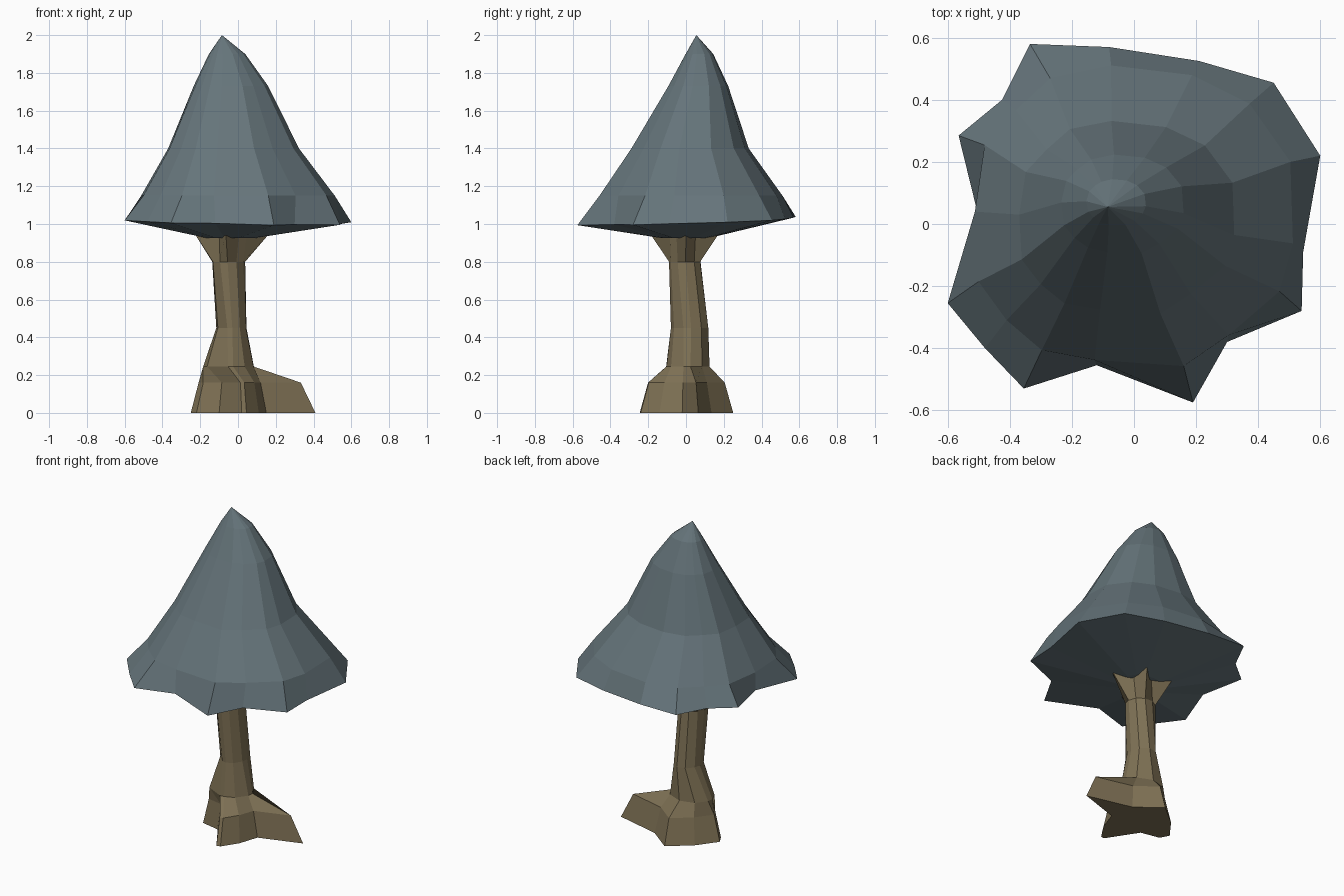
import bpy, bmesh, math
from mathutils import Vector

cube = bpy.data.objects.get("Cube")
if cube:
    bpy.data.objects.remove(cube)


def material(name, rgb):
    m = bpy.data.materials.new(name)
    m.use_nodes = True
    m.diffuse_color = (*rgb, 1)
    m.node_tree.nodes["Principled BSDF"].inputs["Base Color"].default_value = (*rgb, 1)
    return m


def loft(name, rings, mat):
    """Skin equal-sized rings; a one-point ring closes as a fan, others as a cap."""
    bm = bmesh.new()
    loops = [[bm.verts.new(p) for p in ring] for ring in rings]
    n = max(len(l) for l in loops)
    for a, b in zip(loops, loops[1:]):
        for i in range(n):
            j = (i + 1) % n
            if len(b) == 1:
                bm.faces.new((a[i], a[j], b[0]))
            else:
                bm.faces.new((a[i], a[j], b[j], b[i]))
    for loop in (loops[0], loops[-1]):
        if len(loop) > 1:
            bm.faces.new(loop)
    bmesh.ops.recalc_face_normals(bm, faces=bm.faces)
    mesh = bpy.data.meshes.new(name)
    bm.to_mesh(mesh)
    bm.free()
    mesh.materials.append(mat)
    obj = bpy.data.objects.new(name, mesh)
    bpy.context.collection.objects.link(obj)
    return obj


leaf = material("slate_leaf", (0.13, 0.175, 0.195))
bark = material("brown_bark", (0.21, 0.165, 0.09))

# Canopy: ragged rim, rings that get rounder toward a leaning tip
rim = [(-.335, .58), (-.08, .57), (.21, .525), (.45, .455), (.60, .22), (.545, -.09),
       (.54, -.28), (.30, -.38), (.19, -.575), (-.12, -.455), (-.355, -.53),
       (-.48, -.40), (-.60, -.255), (-.50, .02), (-.565, .285), (-.425, .40)]


def canopy_ring(z, x0, x1, y0, y1, roundness):
    ring = []
    for x, y in rim:
        v = Vector((x / .6, y / .575))
        v *= 1 - roundness + roundness / v.length
        ring.append(((x0 + x1) / 2 + v.x * (x1 - x0) / 2,
                     (y0 + y1) / 2 + v.y * (y1 - y0) / 2, z))
    return ring


loft("canopy", [
    canopy_ring(.925, -.17, .09, -.13, .12, .7),
    [(x, y, 1.015 - .02 * x + .03 * y) for x, y in rim],
    canopy_ring(1.15, -.535, .53, -.475, .515, .75),
    canopy_ring(1.4, -.385, .335, -.30, .335, .75),
    canopy_ring(1.73, -.24, .165, -.10, .225, .85),
    canopy_ring(1.9, -.155, .04, -.005, .145, .95),
    [(-.085, .055, 2)],
], leaf)

# Trunk: splayed roots, narrow stem, forked branches under the canopy
roots = [(.41, .065), (.125, .135), (-.025, .25), (-.16, .14), (-.25, .02),
         (-.22, -.035), (-.10, -.06), (.02, -.245), (.045, -.24), (.11, -.14),
         (.15, -.02)]


def root_ring(z, scale):
    return [(-.02 + (x + .02) * scale, y * scale, z) for x, y in roots]


def stem_ring(z, cx, cy, rx, ry, follow, fork=0):
    """Ring whose points follow the root directions by the given share."""
    ring = []
    n = len(roots)
    for i, (x, y) in enumerate(roots):
        even = math.tau * i / n
        drift = math.atan2(y, x + .02) - even
        drift = (drift + math.pi) % math.tau - math.pi
        a = even + drift * follow
        s = 1 + fork if i % 2 == 0 and i < n - 1 else 1
        ring.append((cx + rx * s * math.cos(a), cy + ry * s * math.sin(a), z))
    return ring


loft("trunk", [
    root_ring(0, 1),
    root_ring(.16, .82),
    stem_ring(.245, -.05, .01, .135, .115, .8),
    stem_ring(.45, -.035, .02, .08, .1, .5),
    stem_ring(.8, -.05, -.005, .088, .085, .2),
    stem_ring(.96, -.035, 0, .1, .095, 0, 1.1),
], bark)
